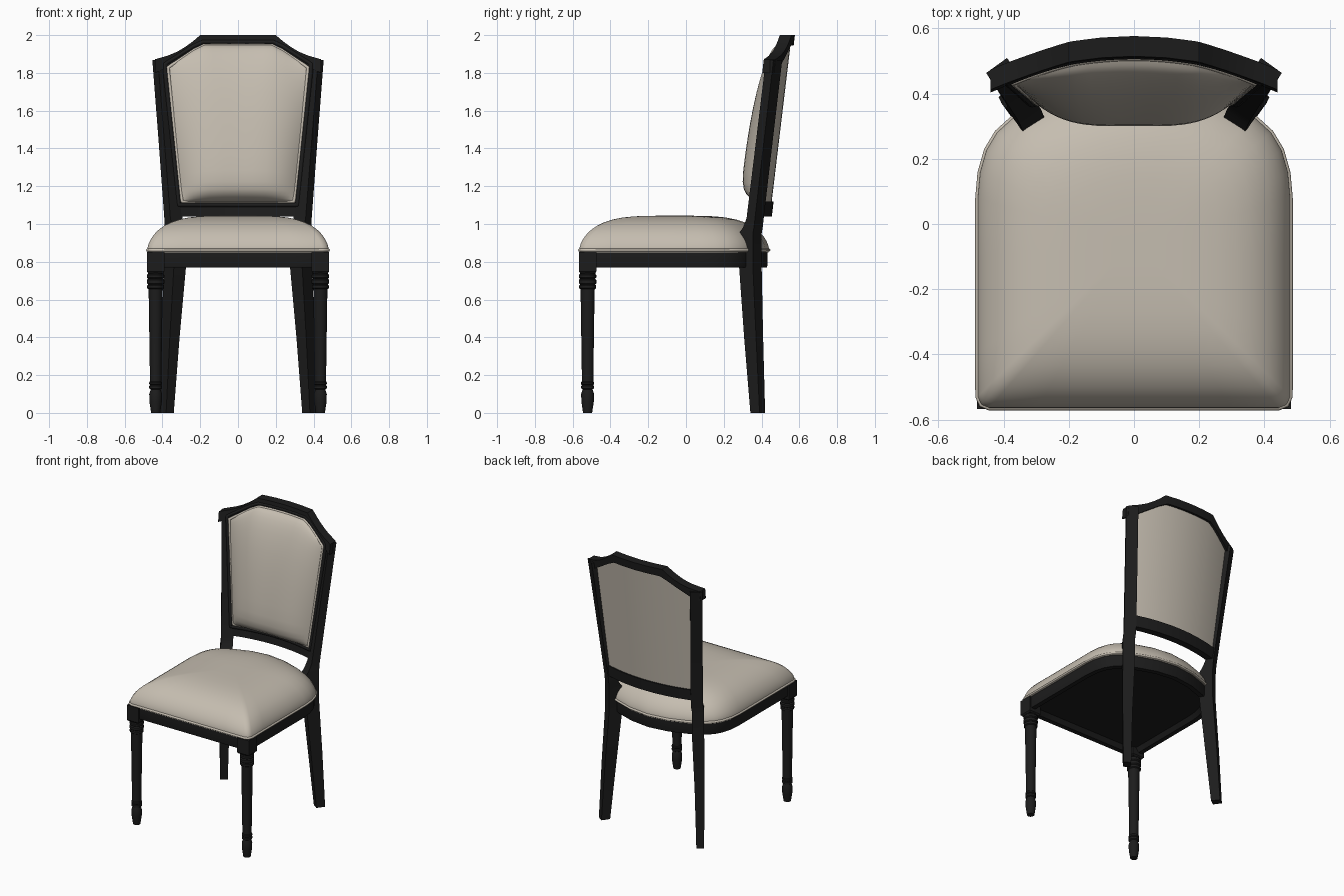
import bpy, bmesh, math
from mathutils import Vector

if "Cube" in bpy.data.objects:
    bpy.data.objects.remove(bpy.data.objects["Cube"])


def material(name, rgb):
    m = bpy.data.materials.new(name)
    m.use_nodes = True
    m.diffuse_color = (*rgb, 1)
    m.node_tree.nodes["Principled BSDF"].inputs["Base Color"].default_value = (*rgb, 1)
    return m


BLACK = material("black_wood", (0.012, 0.012, 0.012))
LINEN = material("beige_linen", (0.56, 0.51, 0.435))


def finish(name, bm, mat, angle=35):
    bmesh.ops.recalc_face_normals(bm, faces=bm.faces)
    mesh = bpy.data.meshes.new(name)
    bm.to_mesh(mesh)
    bm.free()
    mesh.materials.append(mat)
    ob = bpy.data.objects.new(name, mesh)
    bpy.context.collection.objects.link(ob)
    bpy.ops.object.select_all(action="DESELECT")
    ob.select_set(True)
    bpy.context.view_layer.objects.active = ob
    bpy.ops.object.shade_smooth_by_angle(angle=math.radians(angle))
    return ob


def loft(name, rows, mat, closed=True, caps=(True, True), angle=35):
    """Skin a list of equally long point rows."""
    bm = bmesh.new()
    vs = [[bm.verts.new(p) for p in row] for row in rows]
    n = len(rows[0])
    for a, b in zip(vs, vs[1:]):
        for i in range(n if closed else n - 1):
            j = (i + 1) % n
            bm.faces.new((a[i], a[j], b[j], b[i]))
    for use, row in zip(caps, (vs[0], vs[-1])):
        if use and closed:
            bm.faces.new(row)
    return finish(name, bm, mat, angle)


def tube(name, pts, radius, mat):
    """Closed round cord through the points."""
    cu = bpy.data.curves.new(name, "CURVE")
    cu.dimensions = "3D"
    cu.bevel_depth = radius
    cu.bevel_resolution = 2
    sp = cu.splines.new("POLY")
    sp.points.add(len(pts) - 1)
    for p, co in zip(sp.points, pts):
        p.co = (*co, 1)
    sp.use_cyclic_u = True
    cu.materials.append(mat)
    ob = bpy.data.objects.new(name, cu)
    bpy.context.collection.objects.link(ob)


def interp(table, x):
    for (x0, y0), (x1, y1) in zip(table, table[1:]):
        if x <= x1:
            return y0 + (y1 - y0) * (x - x0) / (x1 - x0)
    return table[-1][1]


# Seat outline: straight front and sides, rounded back
HALF = [(0, -.57), (.15, -.57), (.3, -.57), (.45, -.57), (.474, -.56), (.485, -.535),
        (.485, -.4), (.485, -.25), (.485, -.1), (.485, .08), (.478, .16), (.458, .23),
        (.425, .285), (.37, .335), (.28, .38), (.15, .425), (0, .445)]
OUTLINE = HALF + [(-x, y) for x, y in HALF[-2:0:-1]]


def seat_ring(s, z):
    return [(x * s, -.06 + (y + .06) * s, z) for x, y in OUTLINE]


# Domed seat cushion and its piping
scales = [1, .995, .985, .97, .945, .91, .87, .81, .74, .65, .54, .42, .28, .14, .02]
rows = [seat_ring(.985, .85)]
rows += [seat_ring(s * .99, .862 + .182 * (1 - s ** 4) ** .6) for s in scales]
loft("seat_cushion", rows, LINEN, angle=70)
tube("seat_piping", seat_ring(.988, .862), .008, LINEN)

# Seat rail with a recessed underside
loft("seat_rail", [seat_ring(.86, .80), seat_ring(.9, .77), seat_ring(.965, .77),
                   seat_ring(.972, .78), seat_ring(.972, .853)], BLACK)

# Turned front legs with square blocks
LEG = [(.024, 0), (.033, .06), (.034, .1), (.026, .125), (.034, .13), (.034, .143),
       (.029, .147), (.034, .152), (.034, .162), (.03, .167), (.037, .64), (.038, .655),
       (.045, .66), (.045, .675), (.039, .68), (.046, .686), (.046, .704), (.039, .71),
       (.046, .716), (.046, .73), (.041, .735), (.041, .75)]
for side, s in (("left", 1), ("right", -1)):
    cx, cy = s * .436, -.521
    ring = [(math.cos(a * math.tau / 20), math.sin(a * math.tau / 20)) for a in range(20)]
    loft("front_leg_" + side, [[(cx + r * c, cy + r * d, z) for c, d in ring] for r, z in LEG], BLACK)
    square = [(-1, -1), (1, -1), (1, 1), (-1, 1)]
    block = [(.038, .738), (.046, .748), (.046, .853)]
    loft("front_leg_block_" + side,
         [[(cx + h * a, cy + h * b, z) for a, b in square] for h, z in block], BLACK)

# Back posts: one piece from floor to shoulder, turned toward the middle
# (height, centre x, centre y, width, depth)
POST = [(0, .378, .38, .05, .06), (.4, .358, .358, .064, .078), (.77, .334, .341, .079, .09),
        (.95, .334, .341, .079, .09), (.985, .337, .355, .079, .07),
        (1.03, .342, .366, .079, .055), (1.45, .374, .416, .079, .052), (1.868, .407, .466, .079, .05)]
for side, s in (("left", 1), ("right", -1)):
    rows = []
    for z, cx, cy, w, d in POST:
        t, n = Vector((-.81, .585)), Vector((-.585, -.81))
        c = Vector((cx, cy))
        corners = [c + t * (a * w / 2) + n * (b * d / 2) for a, b in square]
        rows.append([(s * p.x, p.y, z) for p in corners])
    loft("back_post_" + side, rows, BLACK, angle=20)


def back_y(x, z):
    """Curved, leaning middle surface of the backrest."""
    return .53 + .12 * (z - 1.87) - .45 * x * x


# Crest rail and lower rail, swept across the curved back
CREST_OUT = [(0, 2), (.2, 2), (.24, 1.966), (.28, 1.937), (.32, 1.913), (.37, 1.892), (.44, 1.872)]
CREST_IN = [(0, 1.945), (.18, 1.945), (.23, 1.92), (.38, 1.825), (.44, 1.80)]
LOW_OUT, LOW_IN = [(0, 1.118), (1, 1.118)], [(0, 1.04), (1, 1.04)]


def rail(name, xs, top, bottom, depth):
    xs = [-x for x in xs[:0:-1]] + xs
    rows = []
    for x in xs:
        hi, lo = interp(top, abs(x)), interp(bottom, abs(x))
        rows.append([(x, back_y(x, z) + k * depth / 2, z)
                     for z, k in ((lo, -1), (hi, -1), (hi, 1), (lo, 1))])
    loft(name, rows, BLACK, angle=30)


rail("crest_rail", [0, .1, .18, .2, .23, .24, .28, .32, .37, .4, .44], CREST_OUT, CREST_IN, .062)
rail("lower_back_rail", [0, .08, .16, .24, .33], LOW_OUT, LOW_IN, .048)

# Upholstered back: bulging front pad, flat rear panel, piping and wooden bead
PAD_TOP = [(0, 1.95), (.48, 1.95), (.62, 1.925), (1, 1.832)]
US = [0, .12, .25, .36, .48, .55, .62, .7, .78, .85, .91, .96, 1]
US = [-u for u in US[:0:-1]] + US
TS = [0, .01, .025, .05, .08, .13, .2, .3, .4, .5, .6, .7, .78, .85, .9, .94, .97, .99, 1]


def pad_point(u, t, offset, bulge=0, grow=0):
    x = u * (.30 + .075 * t + grow)
    z = 1.115 - grow + t * (interp(PAD_TOP, abs(u)) - 1.115 + 2 * grow)
    g = max(0, 1 - t ** 3) ** .5 * (1 - (1 - t) ** 20) ** .7
    return (x, back_y(x, z) + offset - bulge * (1 - abs(u) ** 3) * g, z)


def pad_border(offset, grow):
    uv = [(u, 0) for u in US] + [(1, t) for t in TS[1:]]
    uv += [(u, 1) for u in US[-2::-1]] + [(-1, t) for t in TS[-2:0:-1]]
    return [pad_point(u, t, offset, grow=grow) for u, t in uv]


loft("back_pad", [[pad_point(u, t, -.03, .127) for u in US] for t in TS], LINEN, closed=False, angle=80)
loft("back_panel", [[pad_point(u, t, .014, grow=.02) for u in US] for t in TS], LINEN, closed=False, angle=60)
tube("back_piping", pad_border(-.03, -.004), .009, LINEN)
tube("back_frame_bead", pad_border(-.024, .014), .012, BLACK)
